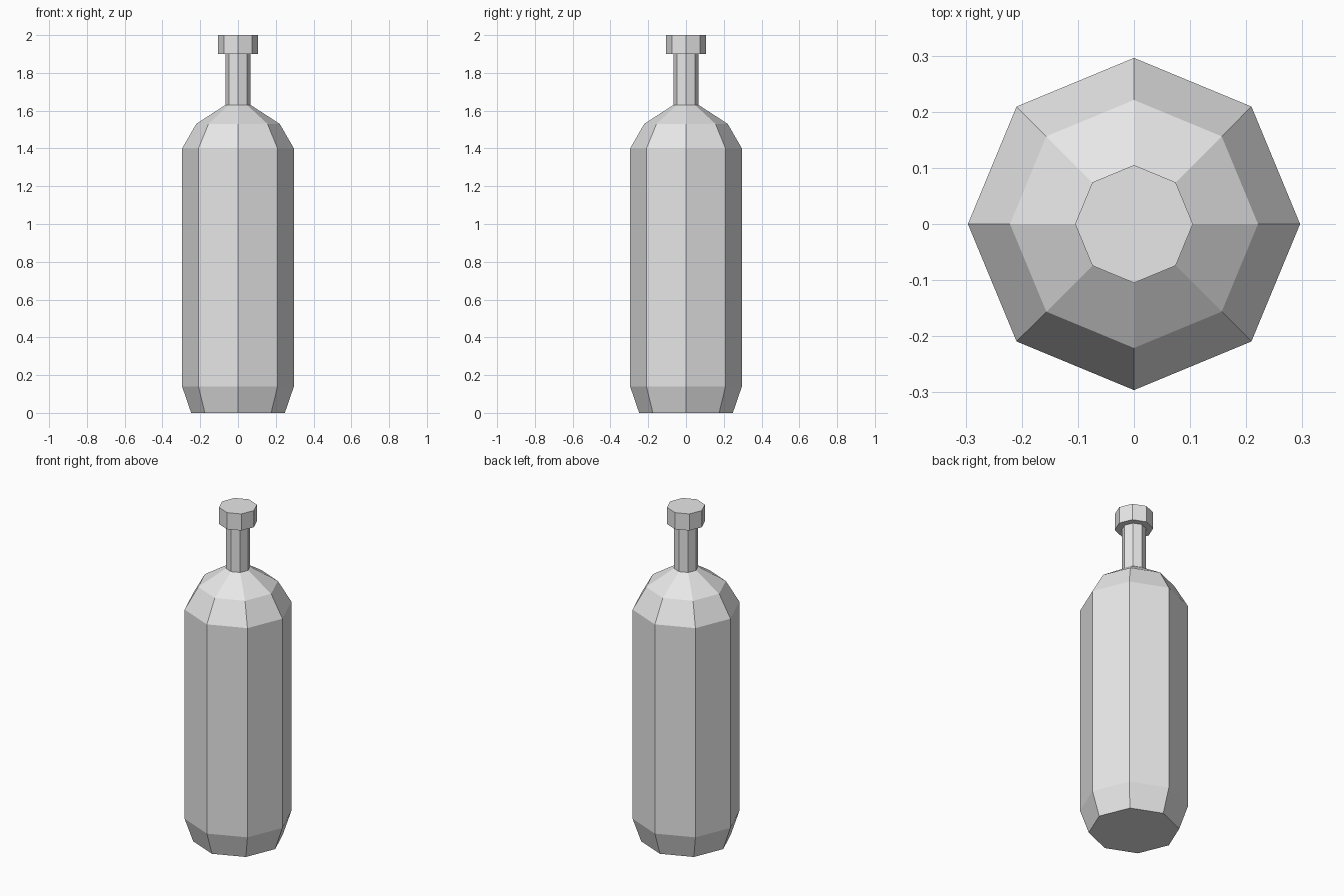
import bpy
import bmesh
from math import cos, sin, tau

SIDES = 8

cube = bpy.data.objects.get("Cube")
if cube:
    bpy.data.objects.remove(cube, do_unlink=True)

# Single plain grey
grey = bpy.data.materials.new("plain_grey")
grey.use_nodes = True
colour = (0.8, 0.8, 0.8, 1.0)
grey.diffuse_color = colour
grey.node_tree.nodes["Principled BSDF"].inputs["Base Color"].default_value = colour


def lathe(name, profile):
    """Turn (radius, height) points into a closed, flat-shaded octagonal solid."""
    bm = bmesh.new()
    rings = [[bm.verts.new((r * cos(tau * i / SIDES), r * sin(tau * i / SIDES), z))
              for i in range(SIDES)] for r, z in profile]
    for low, high in zip(rings, rings[1:]):
        for i in range(SIDES):
            j = (i + 1) % SIDES
            bm.faces.new((low[i], low[j], high[j], high[i]))
    bm.faces.new(rings[0][::-1])
    bm.faces.new(rings[-1])
    bmesh.ops.recalc_face_normals(bm, faces=bm.faces)
    mesh = bpy.data.meshes.new(name)
    bm.to_mesh(mesh)
    bm.free()
    mesh.materials.append(grey)
    obj = bpy.data.objects.new(name, mesh)
    bpy.context.collection.objects.link(obj)
    return obj


# Bottle: tapered foot, straight wall, two-step shoulder, slim neck
lathe("bottle", [(0.248, 0), (0.296, 0.14), (0.296, 1.4),
                 (0.221, 1.53), (0.067, 1.63), (0.067, 1.9)])

# Cap overhanging the neck
lathe("cap", [(0.105, 1.9), (0.105, 2.0)])
